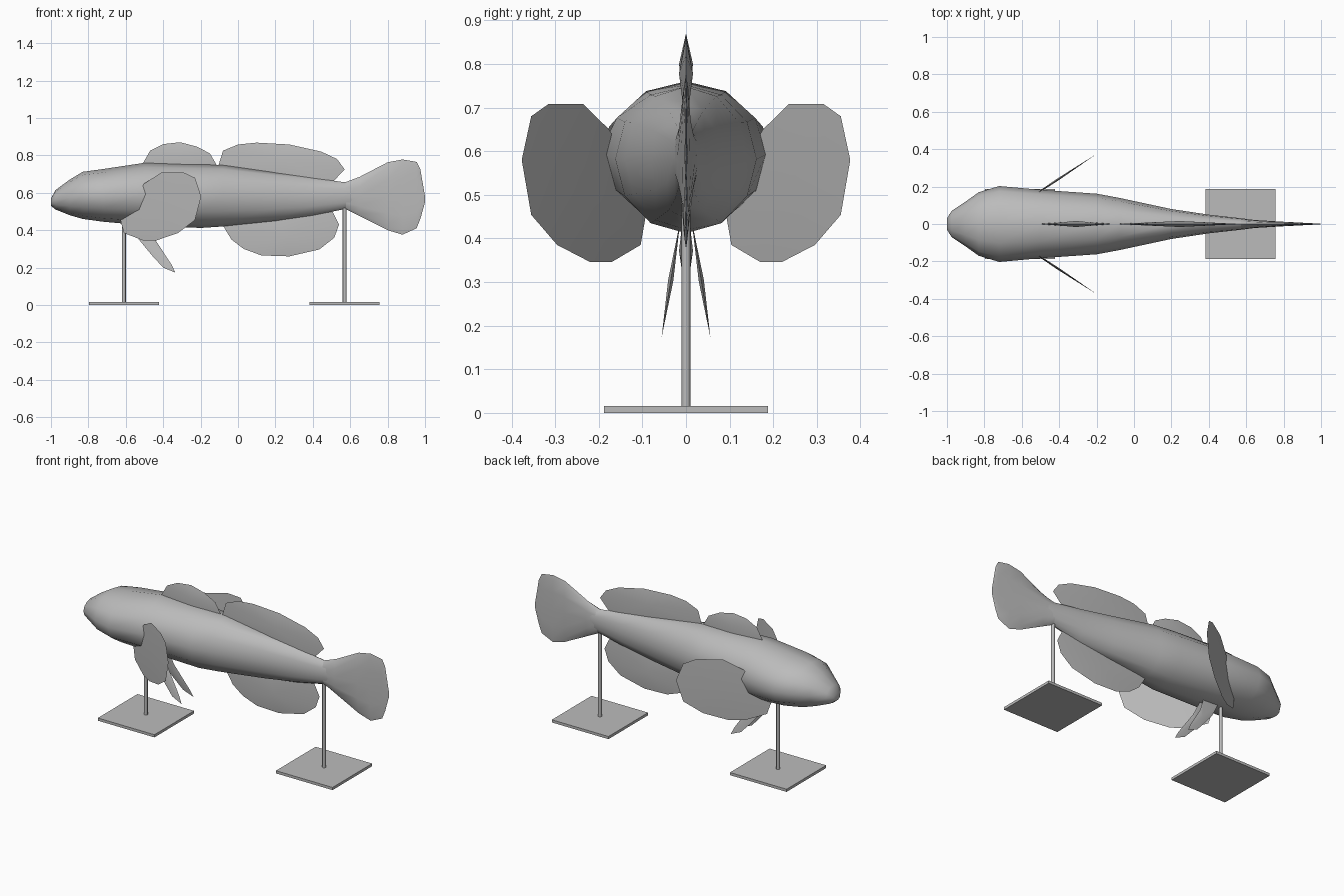
import bpy, bmesh, math
from mathutils import Vector

if "Cube" in bpy.data.objects:
    bpy.data.objects.remove(bpy.data.objects["Cube"], do_unlink=True)

GREY = (0.5, 0.5, 0.5, 1.0)
mat = bpy.data.materials.new("plain grey")
mat.use_nodes = True
mat.diffuse_color = GREY
mat.node_tree.nodes["Principled BSDF"].inputs["Base Color"].default_value = GREY


def finish(name, bm, angle=40):
    """Turn a bmesh into a named, shaded object."""
    bmesh.ops.recalc_face_normals(bm, faces=bm.faces)
    mesh = bpy.data.meshes.new(name)
    bm.to_mesh(mesh)
    bm.free()
    mesh.materials.append(mat)
    obj = bpy.data.objects.new(name, mesh)
    bpy.context.collection.objects.link(obj)
    bpy.ops.object.select_all(action="DESELECT")
    obj.select_set(True)
    bpy.context.view_layer.objects.active = obj
    bpy.ops.object.shade_smooth_by_angle(angle=math.radians(angle))
    return obj


def loft(name, stations, sides=12):
    """Skin elliptical sections given as (x, bottom, top, half width)."""
    bm = bmesh.new()
    rings = []
    for x, low, high, width in stations:
        mid, half = (low + high) / 2, (high - low) / 2
        angles = [math.tau * i / sides for i in range(sides)]
        rings.append([bm.verts.new((x, width * math.sin(a), mid + half * math.cos(a)))
                      for a in angles])
    for a, b in zip(rings, rings[1:]):
        for i in range(sides):
            j = (i + 1) % sides
            bm.faces.new((a[i], a[j], b[j], b[i]))
    bm.faces.new(rings[0])
    bm.faces.new(rings[-1])
    return finish(name, bm)


def fin(name, outline, thickness, plane=lambda x, z: 0.0, normal=(0, 1, 0)):
    """Lens-shaped fin: sharp rim with a raised centre on each side."""
    bm = bmesh.new()
    rim = [bm.verts.new((x, plane(x, z), z)) for x, z in outline]
    centre = sum((v.co for v in rim), Vector()) / len(rim)
    offset = Vector(normal).normalized() * thickness
    for sign in (1, -1):
        peak = bm.verts.new(centre + offset * sign)
        for a, b in zip(rim, rim[1:] + rim[:1]):
            bm.faces.new((a, b, peak))
    return finish(name, bm, 30)


# Body, from snout to tail root
loft("body", [
    (-1.0, 0.53, 0.57, 0.03), (-0.975, 0.51, 0.615, 0.07),
    (-0.9, 0.48, 0.67, 0.12), (-0.83, 0.46, 0.712, 0.17),
    (-0.72, 0.445, 0.727, 0.203), (-0.5, 0.425, 0.76, 0.183),
    (-0.2, 0.412, 0.752, 0.162), (-0.08, 0.42, 0.748, 0.14),
    (0.2, 0.447, 0.71, 0.08), (0.4, 0.477, 0.68, 0.05),
    (0.58, 0.515, 0.655, 0.03), (0.62, 0.507, 0.663, 0.024)])

# Tail fin, flaring out of the tail root
loft("tail_fin", [
    (0.57, 0.515, 0.655, 0.03), (0.65, 0.475, 0.685, 0.021),
    (0.8, 0.4, 0.763, 0.012), (0.88, 0.376, 0.778, 0.008),
    (0.955, 0.41, 0.765, 0.004), (0.975, 0.46, 0.725, 0.003),
    (1.0, 0.55, 0.58, 0.001)])

# Fins on the midline
fin("front_dorsal_fin", [
    (-0.51, 0.755), (-0.47, 0.825), (-0.4, 0.86), (-0.31, 0.87),
    (-0.22, 0.847), (-0.15, 0.81), (-0.115, 0.75), (-0.3, 0.68)], 0.016)
fin("rear_dorsal_fin", [
    (-0.105, 0.745), (-0.08, 0.825), (0, 0.858), (0.1, 0.868), (0.275, 0.858),
    (0.445, 0.82), (0.53, 0.78), (0.57, 0.725), (0.5, 0.65), (0.2, 0.65)], 0.016)
fin("anal_fin", [
    (-0.09, 0.44), (-0.035, 0.35), (0.03, 0.3), (0.125, 0.265), (0.275, 0.26),
    (0.435, 0.297), (0.515, 0.36), (0.54, 0.43), (0.5, 0.51), (0.2, 0.5)], 0.016)

# Paired fins, mirrored across the midline
PECTORAL = [
    (-0.29, 0.708), (-0.41, 0.708), (-0.5, 0.65), (-0.58, 0.56),
    (-0.63, 0.46), (-0.61, 0.385), (-0.51, 0.346), (-0.434, 0.346),
    (-0.32, 0.385), (-0.23, 0.454), (-0.197, 0.58), (-0.23, 0.68)]
PELVIC = [
    (-0.58, 0.44), (-0.53, 0.35), (-0.46, 0.265), (-0.4, 0.2),
    (-0.335, 0.173), (-0.355, 0.215), (-0.44, 0.345), (-0.48, 0.44)]
for side, s in (("left", 1), ("right", -1)):
    fin(side + "_pectoral_fin", PECTORAL, 0.006,
        lambda x, z: s * (0.17 + 0.66 * (x + 0.51)), (-0.66, s, 0))
    fin(side + "_pelvic_fin", PELVIC, 0.006,
        lambda x, z: s * (0.018 + 0.16 * (0.41 - z)), (0, s, 0.16))

# Two stands, each a square plate and a thin rod
for name, x, top in (("front", -0.61, 0.48), ("rear", 0.57, 0.55)):
    bm = bmesh.new()
    bmesh.ops.create_cube(bm, size=1)
    bmesh.ops.scale(bm, verts=bm.verts, vec=(0.375, 0.375, 0.016))
    bmesh.ops.translate(bm, verts=bm.verts, vec=(x, 0, 0.008))
    finish(name + "_stand_plate", bm)
    bm = bmesh.new()
    bmesh.ops.create_cone(bm, cap_ends=True, segments=12, radius1=0.01,
                          radius2=0.01, depth=top - 0.01)
    bmesh.ops.translate(bm, verts=bm.verts, vec=(x, 0, (top + 0.01) / 2))
    finish(name + "_stand_rod", bm)
